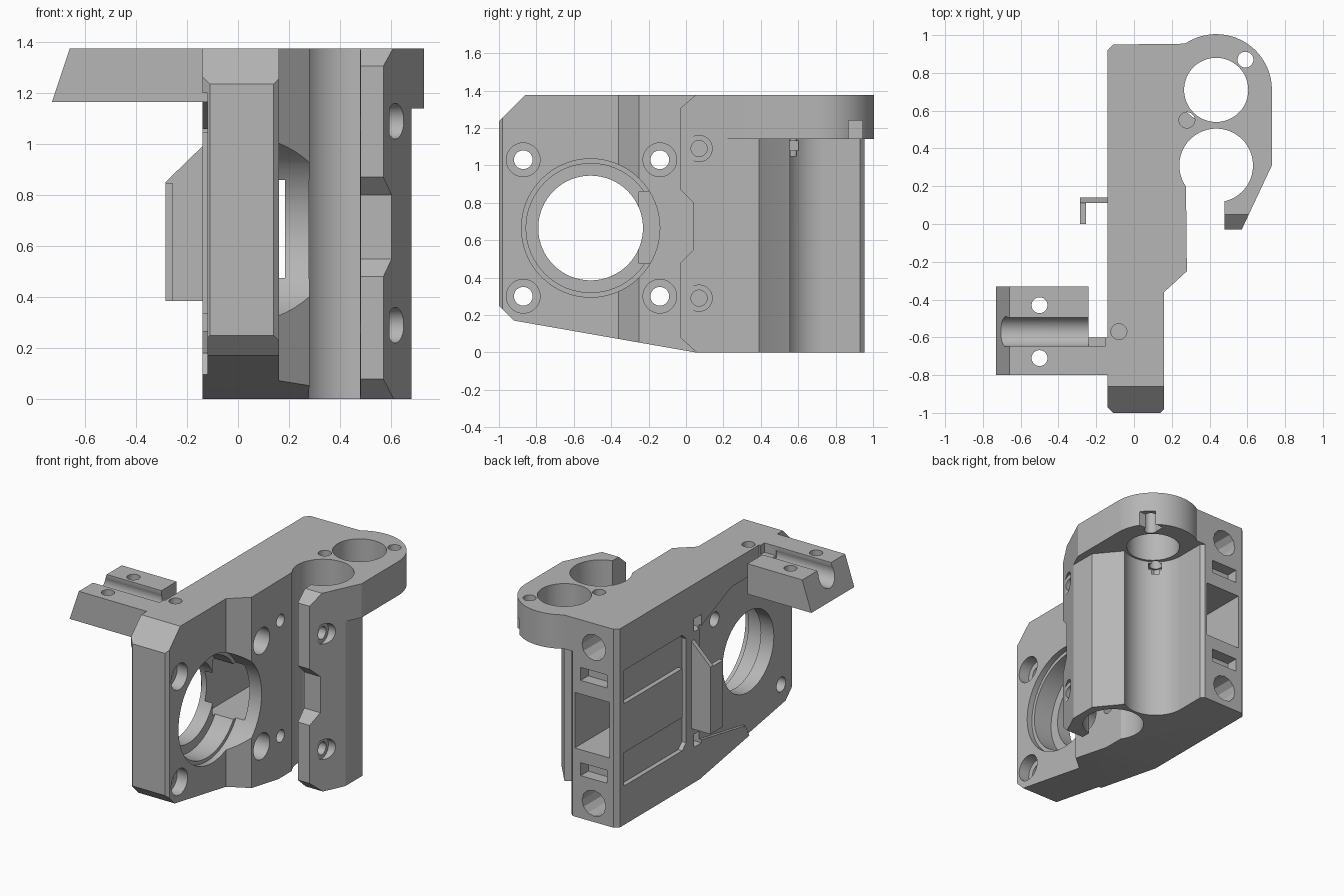
import bpy, bmesh
from math import cos, sin, radians

if "Cube" in bpy.data.objects:
    bpy.data.objects.remove(bpy.data.objects["Cube"], do_unlink=True)

grey = bpy.data.materials.new("plain grey plastic")
grey.use_nodes = True
grey.diffuse_color = (0.47, 0.47, 0.47, 1)
for node in grey.node_tree.nodes:
    if node.type == 'BSDF_PRINCIPLED':
        node.inputs["Base Color"].default_value = (0.47, 0.47, 0.47, 1)


def arc(cx, cy, r, a0, a1, n=32):
    return [(cx + r * cos(radians(a0 + (a1 - a0) * i / n)),
             cy + r * sin(radians(a0 + (a1 - a0) * i / n))) for i in range(n + 1)]


def prism(name, pts, lo, hi, axis):
    """Extrude a profile along an axis; points are the other two axes in order."""
    place = {'x': lambda a, b, c: (c, a, b),
             'y': lambda a, b, c: (a, c, b),
             'z': lambda a, b, c: (a, b, c)}[axis]
    bm = bmesh.new()
    ends = [[bm.verts.new(place(a, b, c)) for a, b in pts] for c in (lo, hi)]
    bm.faces.new(ends[0])
    bm.faces.new(ends[1])
    n = len(pts)
    for i in range(n):
        j = (i + 1) % n
        bm.faces.new((ends[0][i], ends[0][j], ends[1][j], ends[1][i]))
    bmesh.ops.recalc_face_normals(bm, faces=bm.faces)
    mesh = bpy.data.meshes.new(name)
    bm.to_mesh(mesh)
    bm.free()
    mesh.materials.append(grey)
    ob = bpy.data.objects.new(name, mesh)
    bpy.context.collection.objects.link(ob)
    return ob


def rect(a0, a1, b0, b1):
    return [(a0, b0), (a1, b0), (a1, b1), (a0, b1)]


def combine(ob, pts, lo, hi, axis, op='DIFFERENCE'):
    tool = prism("cutter", pts, lo, hi, axis)
    tool.hide_render = True
    mod = ob.modifiers.new("shape", 'BOOLEAN')
    mod.operation = op
    mod.solver = 'EXACT'
    mod.object = tool
    bpy.context.view_layer.objects.active = ob
    bpy.ops.object.modifier_apply(modifier=mod.name)
    bpy.data.objects.remove(tool, do_unlink=True)


def drill(ob, a, b, r, lo, hi, axis, n=40):
    combine(ob, arc(a, b, r, 0, 360 - 360 / n, n - 1), lo, hi, axis)


# Main body: plan outline with the open bearing bore and the round rod boss
plan = [(-.11, -1), (.14, -1), (.16, -.98), (.16, -.36), (.28, -.25)]
plan += arc(.435, .31, .195, 215, -77, 48)
plan += [(.48, -.03), (.57, -.03), (.73, .31)]
plan += arc(.435, .71, .295, 0, 124)
plan += [(-.11, .95), (-.14, .92), (-.14, -.97)]
body = prism("main_body", plan, 0, 1.375, 'z')

# Side outline: sloping underside and cut front corners
side = [(-1.01, .26), (-.92, .17), (.05, 0), (.07, -.1), (1.1, -.1), (1.1, 1.5),
        (-.735, 1.5), (-1.01, 1.225)]
combine(body, side, -1, 1, 'x', 'INTERSECT')

# Rod bore through the boss, open groove below it
groove = [(.68, .1), (.68, .39), (.56, .535)]
groove += arc(.435, .735, .21, -58, -180)
groove += [(.225, .93), (.2, .955), (.2, 1.2), (.9, 1.2), (.9, .1)]
combine(body, groove, -.1, 1.14, 'z')
drill(body, .435, .71, .17, 1, 1.5, 'z', 48)

# Clamp lip: middle notch and chamfered ends
combine(body, [(-.2, .47), (-.04, .47), (.04, .55), (.04, .8), (-.04, .88), (-.2, .88)],
        .4, 1, 'x')
combine(body, [(-.2, 1.16), (.08, 1.4), (-.2, 1.4)], .4, 1, 'x')
combine(body, [(-.2, .23), (.08, -.02), (-.2, -.02)], .4, 1, 'x')

# Shallow recess on the left flank, and the ribbed pocket behind it
combine(body, [(.05, .27), (.05, 1.05), (-.3, 1.2), (-1.1, 1.2), (-1.1, -.1),
               (-.6, -.1), (-.45, .18)], -.3, -.12, 'x')
for z0, z1 in ((.27, .5), (.84, 1.07)):
    combine(body, [(.2, z0 + .04), (.24, z0), (.88, z0), (.88, z1), (.24, z1), (.2, z1 - .04)],
            -.3, -.108, 'x')
combine(body, rect(.2, .24, .45, .9), -.3, -.108, 'x')

# Large stepped opening
for r, start in ((.37, .12), (.345, -.02), (.28, -.3)):
    drill(body, -.51, .665, r, start, .5, 'x', 64)

# Corner mounting holes with counterbores
for y in (-.87, -.14):
    for z in (.30, 1.03):
        drill(body, y, z, .05, -.3, .5, 'x')
        drill(body, y, z, .09, .08, .5, 'x')

# Clamp screw holes with nut pockets on the left
for z in (.29, 1.09):
    drill(body, .07, z, .043, -.04, 1, 'x')
    drill(body, .07, z, .07, .595, 1, 'x')
    combine(body, rect(.03, .11, z - .045, z + .045), -.3, -.07, 'x')

# Back face: window tunnel, slots and round sockets
combine(body, rect(-.08, .185, .475, .86), -.25, 1.1, 'y')
for s in (-1, 1):
    mid = .67 + s * .33
    combine(body, rect(-.06, .14, mid - .045, mid + .045), .87, 1.1, 'y')
    drill(body, .04, .67 + s * .54, .09, .75, 1.1, 'y', 12)

# Vertical screw holes and nut slots in the top
drill(body, .28, .55, .042, 1.05, 1.5, 'z')
drill(body, .28, .55, .06, 1.08, 1.13, 'z', 6)
drill(body, -.08, -.57, .042, 1.2, 1.5, 'z')
drill(body, .59, .87, .042, 1, 1.5, 'z')
combine(body, rect(.55, .75, .87, .945), 1.0, 1.24, 'z')

# Side arm with the probe groove
arm = prism("side_arm", [(-.73, 1.165), (-.12, 1.165), (-.12, 1.375), (-.66, 1.375)],
            -.8, -.33, 'y')
combine(arm, rect(-.24, .1, -.6, -.2), 1, 1.5, 'z')
drill(arm, -.57, 1.32, .08, -1, -.24, 'x')
combine(arm, rect(-.645, -.495, 1.32, 1.5), -1, -.24, 'x')
combine(arm, rect(-.26, -.15, -.645, -.5), 1.31, 1.5, 'z')
for y in (-.43, -.71):
    drill(arm, -.5, y, .042, 1, 1.5, 'z')

# Hooked fin on the left flank
fin = [(-.11, .385), (-.11, 1.02), (-.285, .85), (-.285, .385)]
prism("fin_web", fin, .11, .14, 'y')
prism("fin_hook", rect(-.285, -.255, 0, .112), .385, .845, 'z')

# Smooth the round walls, keep corners crisp
bpy.ops.object.select_all(action='DESELECT')
for name in ("main_body", "side_arm"):
    ob = bpy.data.objects[name]
    ob.select_set(True)
    bpy.context.view_layer.objects.active = ob
bpy.ops.object.shade_smooth_by_angle(angle=radians(25))
